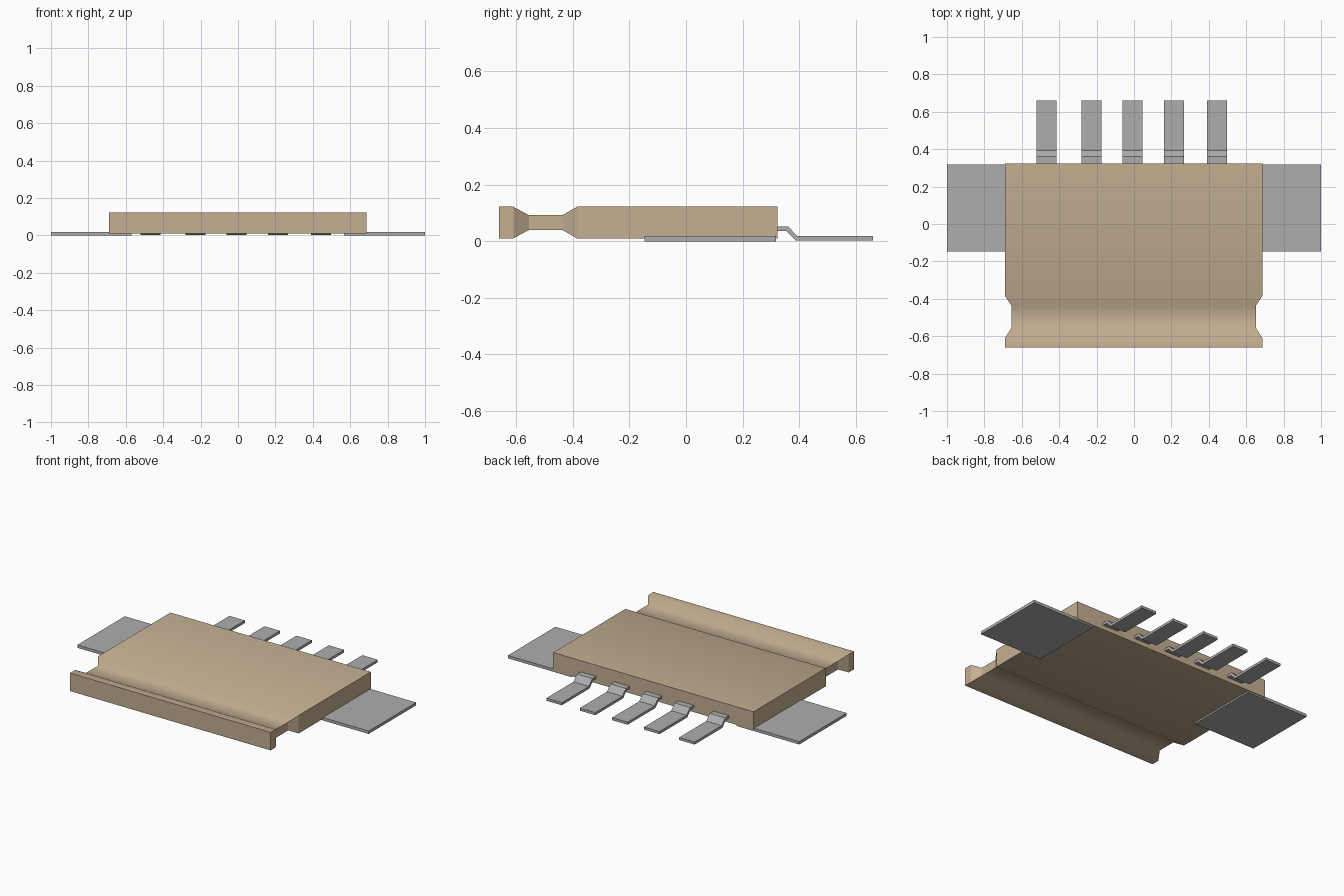
import bpy, bmesh, math

if "Cube" in bpy.data.objects:
    bpy.data.objects.remove(bpy.data.objects["Cube"])


def material(name, rgb):
    m = bpy.data.materials.new(name)
    m.use_nodes = True
    m.diffuse_color = (*rgb, 1)
    m.node_tree.nodes["Principled BSDF"].inputs["Base Color"].default_value = (*rgb, 1)
    return m


TAN = material("tan plastic", (0.56, 0.43, 0.29))
METAL = material("grey metal", (0.42, 0.42, 0.42))


def loft(name, rings, mat):
    """Join matching closed rings of points into a capped solid."""
    bm = bmesh.new()
    loops = [[bm.verts.new(p) for p in ring] for ring in rings]
    count = len(loops[0])
    for a, b in zip(loops, loops[1:]):
        for i in range(count):
            j = (i + 1) % count
            bm.faces.new((a[i], a[j], b[j], b[i]))
    bm.faces.new(loops[0])
    bm.faces.new(loops[-1])
    bmesh.ops.recalc_face_normals(bm, faces=bm.faces)
    mesh = bpy.data.meshes.new(name)
    bm.to_mesh(mesh)
    bm.free()
    mesh.materials.append(mat)
    obj = bpy.data.objects.new(name, mesh)
    bpy.context.collection.objects.link(obj)
    return obj


def extrude_x(name, profile, x0, x1, mat):
    return loft(name, [[(x, y, z) for y, z in profile] for x in (x0, x1)], mat)


# Body: rectangles lofted along y, pinched into a groove near the front
def body_ring(y, inset_x, inset_z):
    x0, x1 = -0.69 + inset_x, 0.686 - inset_x
    z0, z1 = 0.01 + inset_z, 0.122 - inset_z
    return [(x0, y, z0), (x1, y, z0), (x1, y, z1), (x0, y, z1)]


stations = [(-0.66, False), (-0.61, False), (-0.555, True),
            (-0.437, True), (-0.385, False), (0.323, False)]
body = loft("body", [body_ring(y, 0.035 * n, 0.03 * n) for y, n in stations], TAN)
bpy.context.view_layer.objects.active = body
body.select_set(True)
bpy.ops.object.shade_smooth_by_angle(angle=math.radians(31))
body.select_set(False)

# Wide side tabs running under the body
tab = [(-0.147, 0), (0.318, 0), (0.318, 0.018), (-0.147, 0.018)]
extrude_x("right_tab", tab, -1, -0.57, METAL)
extrude_x("left_tab", tab, 0.566, 1, METAL)

# Bent leads along the back
lead = [(0.30, 0.037), (0.353, 0.037), (0.388, 0.002), (0.66, 0.002),
        (0.66, 0.018), (0.394, 0.018), (0.36, 0.053), (0.30, 0.053)]
for i, x in enumerate((-0.468, -0.227, -0.008, 0.214, 0.444)):
    extrude_x(f"lead_{i + 1}", lead, x - 0.053, x + 0.053, METAL)
